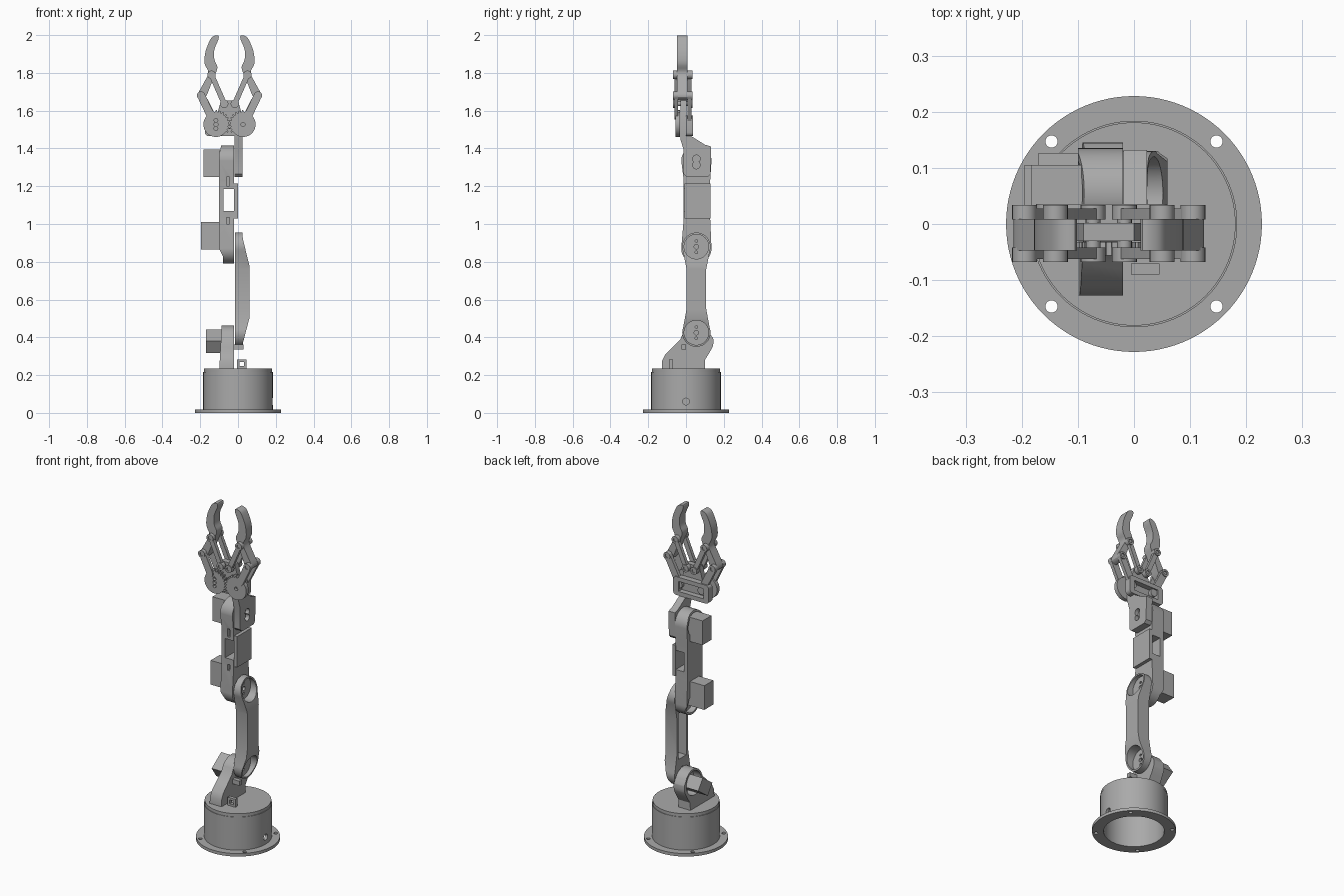
import bpy, bmesh, math
from mathutils import Vector

if "Cube" in bpy.data.objects:
    bpy.data.objects.remove(bpy.data.objects["Cube"])

grey = bpy.data.materials.new("machine_grey")
grey.use_nodes = True
colour = (0.4, 0.4, 0.4, 1)
grey.diffuse_color = colour
grey.node_tree.nodes["Principled BSDF"].inputs["Base Color"].default_value = colour

PUT = {"X": lambda u, v, w: (w, u, v),
       "Y": lambda u, v, w: (u, w, v),
       "Z": lambda u, v, w: (u, v, w)}


def prism(name, pts, axis, a, b):
    """Extrude a flat outline along an axis from a to b."""
    bm = bmesh.new()
    low = [bm.verts.new(PUT[axis](u, v, a)) for u, v in pts]
    high = [bm.verts.new(PUT[axis](u, v, b)) for u, v in pts]
    bm.faces.new(low)
    bm.faces.new(high)
    n = len(pts)
    for i in range(n):
        j = (i + 1) % n
        bm.faces.new((low[i], low[j], high[j], high[i]))
    bmesh.ops.recalc_face_normals(bm, faces=bm.faces)
    mesh = bpy.data.meshes.new(name)
    bm.to_mesh(mesh)
    bm.free()
    mesh.materials.append(grey)
    ob = bpy.data.objects.new(name, mesh)
    bpy.context.collection.objects.link(ob)
    return ob


def arc(u, v, r, start, end, n=24):
    return [(u + r * math.cos(math.radians(start + (end - start) * i / n)),
             v + r * math.sin(math.radians(start + (end - start) * i / n))) for i in range(n + 1)]


def disc(name, u, v, r, axis, a, b, n=40):
    return prism(name, arc(u, v, r, 0, 360, n)[:-1], axis, a, b)


def box(name, x, y, z):
    return prism(name, [(x[0], y[0]), (x[1], y[0]), (x[1], y[1]), (x[0], y[1])], "Z", *z)


def boolean(ob, *tools, op="DIFFERENCE"):
    """Bake each tool into the object, then drop the tool."""
    for tool in tools:
        mod = ob.modifiers.new("cut", "BOOLEAN")
        mod.operation, mod.object, mod.solver = op, tool, "EXACT"
        graph = bpy.context.evaluated_depsgraph_get()
        mesh = bpy.data.meshes.new_from_object(ob.evaluated_get(graph))
        ob.modifiers.clear()
        ob.data = mesh
        bpy.data.objects.remove(tool)
    return ob


def bar(name, p, q, r, a, b):
    """Round-ended link lying in the xz plane."""
    t = math.degrees(math.atan2(q[1] - p[1], q[0] - p[0]))
    return prism(name, arc(*p, r, t + 90, t + 270, 12) + arc(*q, r, t - 90, t + 90, 12), "Y", a, b)


def smooth_loop(pts, steps=4):
    """Closed Catmull-Rom curve through the points."""
    out, n = [], len(pts)
    for i in range(n):
        p0, p1, p2, p3 = (Vector(pts[(i + k) % n]) for k in (-1, 0, 1, 2))
        for s in range(steps):
            t = s / steps
            out.append(tuple(0.5 * (2 * p1 + (p2 - p0) * t + (2 * p0 - 5 * p1 + 4 * p2 - p3) * t ** 2
                                    + (3 * p1 - p0 - 3 * p2 + p3) * t ** 3)))
    return out


PY = 0.055                                  # y of the arm joints
SHOULDER, ELBOW, WRIST = 0.425, 0.88, 1.335  # joint heights

# Base: screw flange, hollow drum, turntable
flange = disc("base_flange", 0, 0, 0.228, "Z", 0, 0.018, 96)
boolean(flange, disc("t", 0, 0, 0.165, "Z", -1, 1, 96))
for sx in (-1, 1):
    for sy in (-1, 1):
        boolean(flange, disc("t", sx * 0.147, sy * 0.147, 0.011, "Z", -1, 1, 20))
drum = disc("base_drum", 0, 0, 0.184, "Z", 0.016, 0.216, 96)
boolean(drum, disc("t", 0, 0, 0.167, "Z", -1, 0.2, 96),
        disc("t", 0, 0.06, 0.018, "X", 0.1, 0.3, 20))
disc("turntable", 0, 0, 0.181, "Z", 0.214, 0.235, 96)

# Small cable loop on the turntable
boolean(box("cable_loop", (-0.005, 0.045), (-0.09, -0.07), (0.23, 0.283)),
        box("t", (0.008, 0.032), (-1, 1), (0.247, 0.27)))

# Waist bracket: swept foot rising to the shoulder ring
foot = [(0.1, 0.23), (0.1, 0.28), (0.125, 0.32)] + arc(PY, 0.375, 0.09, -15, 0, 4) \
    + arc(PY, SHOULDER - 0.045, 0.09, 5, 10, 3) + arc(PY, SHOULDER - 0.045, 0.082, 25, 150, 18) \
    + [(-0.03, 0.39), (-0.07, 0.35), (-0.11, 0.31), (-0.127, 0.275), (-0.127, 0.23)]
waist = prism("waist_bracket", foot, "X", -0.1, -0.02)
boolean(waist, prism("t", [(-0.1, 0.22), (-0.02, 0.22), (-0.02, 0.48), (-0.085, 0.48)], "Y", -1, 1),
        op="INTERSECT")
boolean(waist, disc("t", PY, SHOULDER - 0.045, 0.07, "X", -0.2, -0.04))
box("waist_clip", (-0.02, 0.028), (-0.025, 0.0), (0.335, 0.362))

# Servo motors
c, s = math.cos(math.radians(35)), math.sin(math.radians(35))
prism("shoulder_motor", [(0.06 + u * c - v * s, 0.38 + u * s + v * c) for u, v in
                         ((-0.055, -0.038), (0.055, -0.038), (0.055, 0.038), (-0.055, 0.038))],
      "X", -0.17, -0.035)
box("elbow_motor", (-0.195, -0.035), (0.02, 0.105), (0.865, 1.01))
box("wrist_motor", (-0.183, -0.035), (0.02, 0.105), (1.25, 1.395))

# Upper arm: waisted bar, bulged outward, with a dished joint at each end
side = arc(PY, ELBOW, 0.075, -20, 200) + [(0.003, 0.76), (0.003, 0.55)] \
    + arc(PY, SHOULDER, 0.075, 160, 380) + [(0.107, 0.55), (0.107, 0.76)]
arm = prism("upper_arm", side, "X", -0.015, 0.07)
boolean(arm, prism("t", [(-0.015, 0.3), (0.022, 0.3), (0.026, 0.37), (0.06, 0.5), (0.06, 0.78),
                         (0.026, 0.92), (0.018, 1.0), (-0.015, 1.0)], "Y", -1, 1), op="INTERSECT")
for z in (SHOULDER, ELBOW):
    boolean(arm, disc("t", PY, z, 0.065, "X", 0.0, 0.1),
            disc("t", PY, z, 0.012, "X", -0.1, 0.1, 16),
            disc("t", PY, z + 0.03, 0.007, "X", -0.1, 0.1, 12),
            disc("t", PY, z - 0.03, 0.007, "X", -0.1, 0.1, 12))
boolean(arm, box("t", (-0.1, 0.045), (0.018, 0.092), (0.515, 0.79)))

# Forearm: frame between elbow and wrist, open cups on the motor side
outline = arc(PY, ELBOW - 0.01, 0.08, 180, 360) + [(0.128, 1.03), (0.128, 1.23)] \
    + arc(PY, WRIST, 0.08, 0, 180) + [(-0.012, 1.23), (-0.012, 1.03)]
forearm = prism("forearm_frame", outline, "X", -0.1, -0.02)
boolean(forearm, prism("t", [(-0.02, 0.7), (-0.08, 0.7), (-0.08, 0.83), (-0.1, 0.87), (-0.1, 1.37),
                             (-0.085, 1.43), (-0.02, 1.43)], "Y", -1, 1), op="INTERSECT")
boolean(forearm, box("t", (-0.077, -0.015), (-1, 1), (1.07, 1.185)),
        disc("t", PY, ELBOW - 0.01, 0.068, "X", -0.2, -0.045),
        disc("t", PY, WRIST, 0.068, "X", -0.2, -0.045),
        box("t", (-0.06, -0.045), (-1, 0.01), (1.2, 1.25)),
        box("t", (-0.06, -0.045), (-1, 0.01), (1.0, 1.035)))
box("forearm_plate", (-0.022, 0.0), (-0.008, 0.13), (1.03, 1.215))

# Wrist plate with keyhole slot
wrist = prism("wrist_plate", [(0.005, 1.248), (0.115, 1.248), (0.13, 1.265), (0.132, 1.41),
                              (0.1, 1.42), (0.02, 1.47), (-0.03, 1.485), (-0.03, 1.45),
                              (-0.012, 1.39), (-0.012, 1.265)], "X", -0.019, 0.023)
boolean(wrist, disc("t", PY, 1.345, 0.02, "X", 0.0, 0.1, 24),
        disc("t", PY, 1.312, 0.02, "X", 0.0, 0.1, 24))

# Gripper body and rear servo frame
CX = -0.045
prism("gripper_body", [(CX + d, z) for d, z in
                       ((-0.075, 1.467), (0.068, 1.467), (0.068, 1.57), (0.045, 1.655),
                        (-0.045, 1.655), (-0.068, 1.57))], "Y", -0.03, 0.002)
corners = [(0.04, 1.485, 270), (0.04, 1.555, 0), (-0.155, 1.555, 90), (-0.155, 1.485, 180)]
frame = prism("servo_frame", [p for x, z, t in corners for p in arc(x, z, 0.02, t, t + 90, 5)],
              "Y", 0.0, 0.036)
boolean(frame, box("t", (-0.14, 0.025), (0.004, 1), (1.49, 1.55)))

finger_outline = [(0.17, 1.68), (0.14, 1.74), (0.112, 1.80), (0.132, 1.85), (0.127, 1.913),
                  (0.103, 1.974), (0.085, 1.994), (0.06, 1.998), (0.059, 1.976), (0.08, 1.923),
                  (0.08, 1.87), (0.064, 1.828), (0.084, 1.775), (0.127, 1.668), (0.15, 1.658)]

# Gripper sides: gear, crank, parallel link and finger, mirrored
for sign, label in ((1, "left"), (-1, "right")):
    def at(d, z):
        return (CX + sign * d, z)

    gear_c, outer, inner, knuckle = at(0.072, 1.527), at(0.15, 1.68), at(0.028, 1.637), at(0.095, 1.79)

    # Toothed only on the half that meshes
    rim = []
    for i in range(96):
        a = math.tau * i / 96
        toothed = 1.2 < a < 3.9
        r = (0.076 if i % 4 < 2 else 0.066) if toothed else 0.066
        rim.append((gear_c[0] + sign * r * math.cos(a), gear_c[1] + r * math.sin(a)))
    gear = prism(label + "_gear", rim, "Y", -0.056, -0.032)
    boolean(gear, disc("t", *gear_c, 0.011, "Y", -0.1, -0.04, 16))
    if sign < 0:
        for dz in (-0.022, 0.022):
            boolean(gear, disc("t", gear_c[0], gear_c[1] + dz, 0.01, "Y", -0.1, -0.04, 16))

    for place, a, b in (("front", -0.062, -0.042), ("back", 0.008, 0.028)):
        start = at(0.1, 1.575) if place == "front" else gear_c
        bar(f"{label}_{place}_crank", start, outer, 0.021, a, b)
        bar(f"{label}_{place}_link", inner, knuckle, 0.014, a, b)
        cap = (a - 0.006, b) if place == "front" else (a, b + 0.006)
        for pivot in (outer, inner, knuckle):
            boss = disc(f"{label}_{place}_pivot", *pivot, 0.022, "Y", *cap, 24)
            recess = (-0.1, a + 0.002) if place == "front" else (b - 0.002, 0.1)
            boolean(boss, disc("t", *pivot, 0.011, "Y", *recess, 16))
    disc(label + "_inner_pin", *inner, 0.013, "Y", -0.045, 0.01, 20)

    prism(label + "_finger", smooth_loop([at(d, z) for d, z in finger_outline]), "Y", -0.047, 0.009)

# Smooth the curved walls, keep edges sharp
bpy.ops.object.select_all(action="DESELECT")
for ob in bpy.context.collection.objects:
    if ob.type == "MESH":
        ob.select_set(True)
        bpy.context.view_layer.objects.active = ob
bpy.ops.object.shade_smooth_by_angle(angle=math.radians(30))
